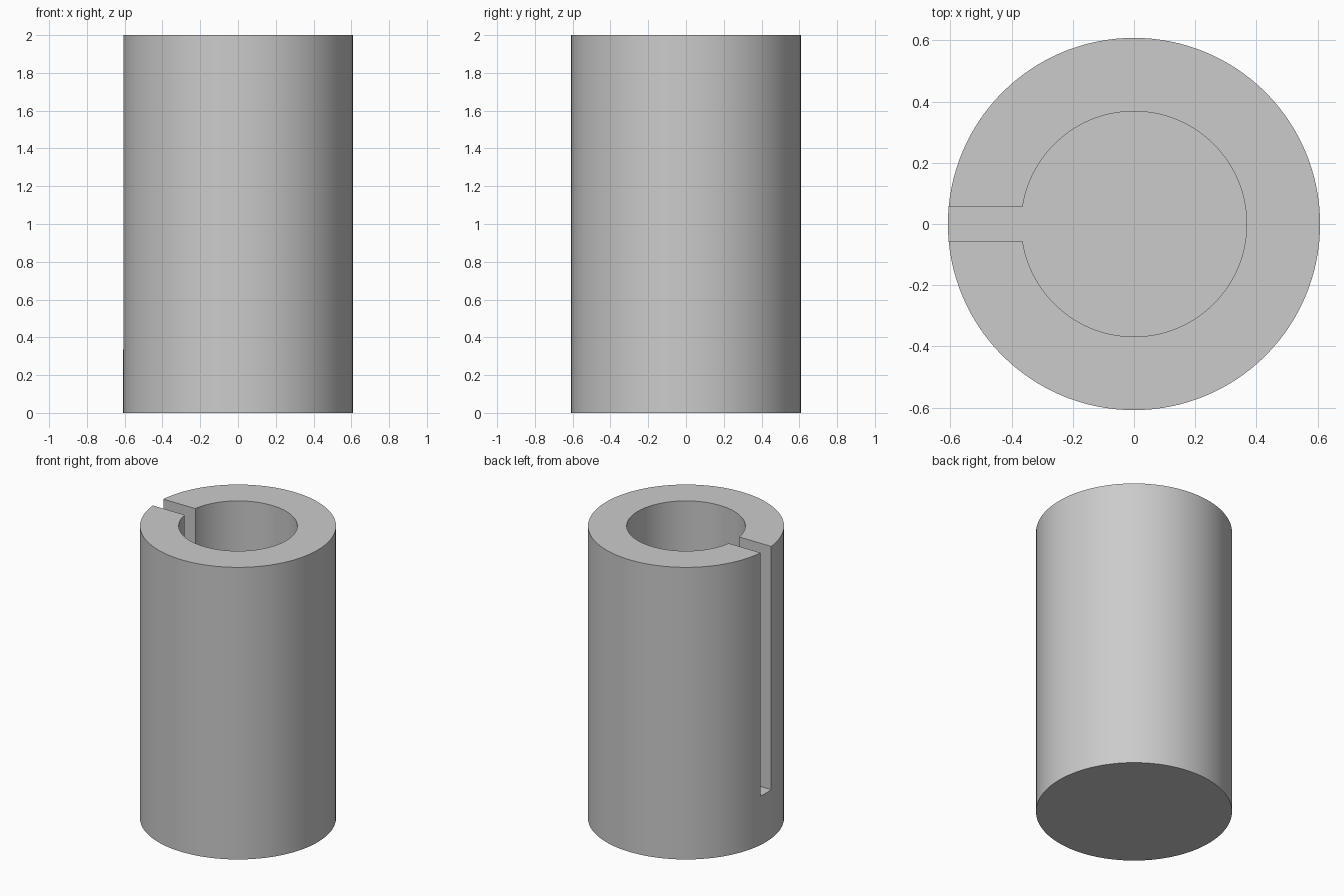
import bpy
import math

HEIGHT, OUTER_R, BORE_R = 2.0, 0.608, 0.368
FLOOR_Z, SLOT_WIDTH = 0.335, 0.114

if "Cube" in bpy.data.objects:
    bpy.data.objects.remove(bpy.data.objects["Cube"], do_unlink=True)

grey = bpy.data.materials.new("plain_grey")
grey.use_nodes = True
colour = (0.6, 0.6, 0.6, 1)
grey.diffuse_color = colour
grey.node_tree.nodes["Principled BSDF"].inputs["Base Color"].default_value = colour


def cylinder(name, radius, bottom, top):
    bpy.ops.mesh.primitive_cylinder_add(
        vertices=128, radius=radius, depth=top - bottom,
        location=(0, 0, (bottom + top) / 2))
    obj = bpy.context.object
    obj.name = name
    obj.data.materials.append(grey)
    return obj


def cut(target, cutter):
    mod = target.modifiers.new("cut", "BOOLEAN")
    mod.operation = "DIFFERENCE"
    mod.solver = "EXACT"
    mod.object = cutter
    bpy.ops.object.select_all(action="DESELECT")
    target.select_set(True)
    bpy.context.view_layer.objects.active = target
    bpy.ops.object.modifier_apply(modifier=mod.name)
    bpy.data.objects.remove(cutter, do_unlink=True)


# Round body, closed at the bottom
body = cylinder("slotted_sleeve", OUTER_R, 0, HEIGHT)

# Blind bore, open at the top
cut(body, cylinder("bore_cutter", BORE_R, FLOOR_Z, HEIGHT + 0.2))

# Straight slot through the -x wall, level with the bore floor
bpy.ops.mesh.primitive_cube_add(size=1, location=(-0.5, 0, FLOOR_Z + 1))
slot = bpy.context.object
slot.name = "slot_cutter"
slot.scale = (0.6, SLOT_WIDTH, 2)
slot.data.materials.append(grey)
bpy.context.view_layer.update()
cut(body, slot)

# Smooth round walls with crisp rims
bpy.ops.object.shade_smooth_by_angle(angle=math.radians(30))
